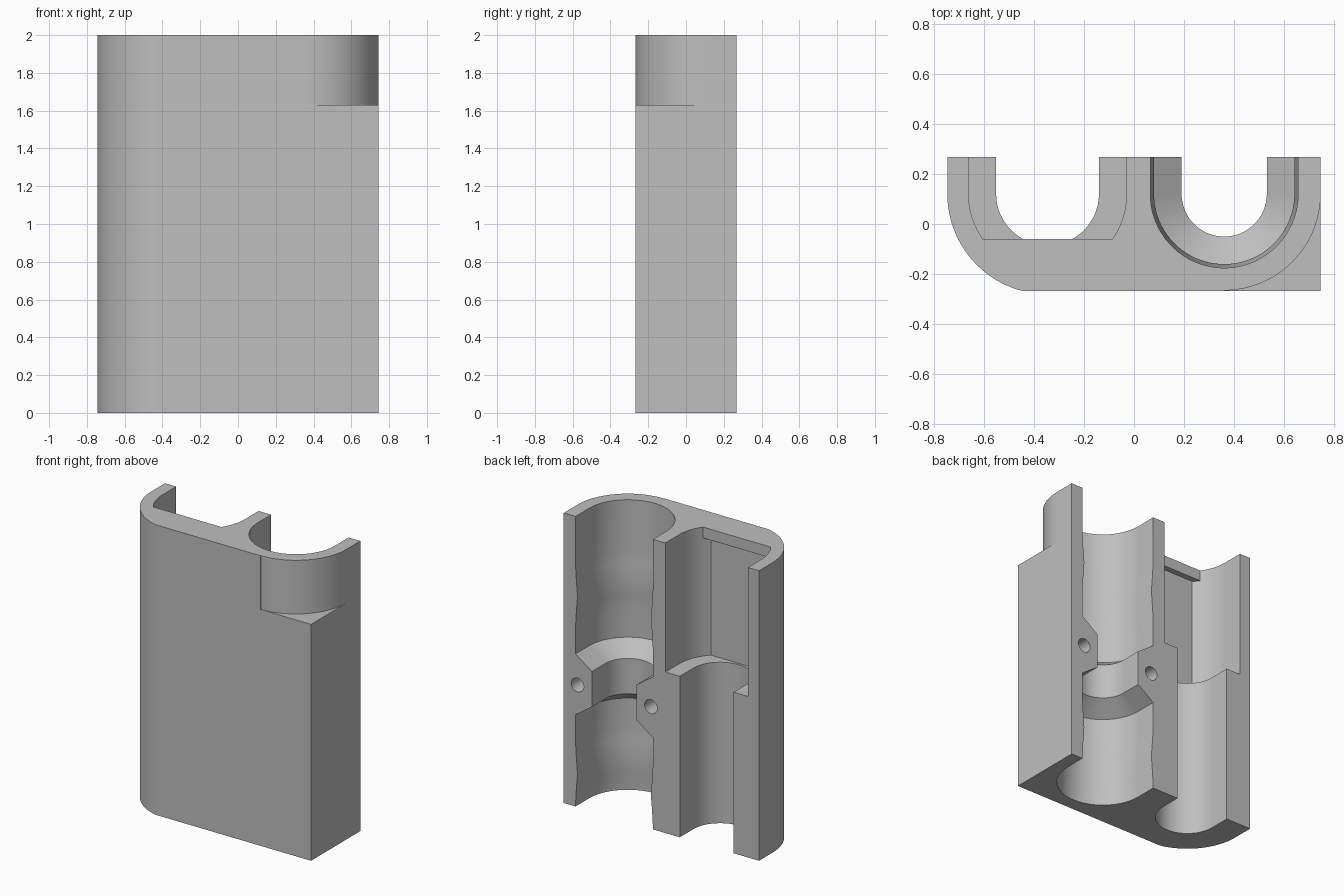
import bpy, bmesh, math

if "Cube" in bpy.data.objects:
    bpy.data.objects.remove(bpy.data.objects["Cube"], do_unlink=True)

HALF_W, HALF_D, HEIGHT = 0.745, 0.268, 2.0
AXIS_Y = 0.12            # centre height of every rounded section
BORE_X, BAY_X = 0.36, -0.345
STEPS = 32

grey = bpy.data.materials.new("plain grey")
grey.use_nodes = True
grey.diffuse_color = (0.52, 0.52, 0.52, 1)
grey.node_tree.nodes["Principled BSDF"].inputs["Base Color"].default_value = grey.diffuse_color


def loft(name, sections):
    """Solid skinned through (outline, z) sections with equal point counts."""
    bm = bmesh.new()
    rings = [[bm.verts.new((x, y, z)) for x, y in outline] for outline, z in sections]
    bm.faces.new(rings[0])
    bm.faces.new(rings[-1])
    for low, high in zip(rings, rings[1:]):
        for i in range(len(low)):
            j = (i + 1) % len(low)
            bm.faces.new((low[i], low[j], high[j], high[i]))
    bmesh.ops.recalc_face_normals(bm, faces=bm.faces)
    mesh = bpy.data.meshes.new(name)
    bm.to_mesh(mesh)
    bm.free()
    mesh.materials.append(grey)
    obj = bpy.data.objects.new(name, mesh)
    bpy.context.collection.objects.link(obj)
    return obj


def arc(cx, r, start, end):
    angles = [math.radians(start + (end - start) * i / STEPS) for i in range(STEPS + 1)]
    return [(cx + r * math.cos(a), AXIS_Y + r * math.sin(a)) for a in angles]


def channel(cx, r, sweep=90):
    """U-shaped outline open to the back; a sweep under 90 leaves a flat floor."""
    right = arc(cx, r, 0, -sweep)
    left = arc(cx, r, -180 + sweep, -180)
    if sweep == 90:
        left = left[1:]
    return [(cx + r, 0.5)] + right + left + [(cx - r, 0.5)]


def combine(target, tool, operation="DIFFERENCE"):
    mod = target.modifiers.new("combine", "BOOLEAN")
    mod.operation, mod.solver, mod.object = operation, "EXACT", tool
    bpy.context.view_layer.objects.active = target
    bpy.ops.object.modifier_apply(modifier=mod.name)
    bpy.data.objects.remove(tool, do_unlink=True)


# Housing block with one corner rounded over its full height
round_left = arc(BAY_X, HALF_W + BAY_X, -180, -90)
round_left = [(x, max(y, -HALF_D)) for x, y in round_left]
outline = [(-HALF_W, HALF_D)] + round_left + [(HALF_W, -HALF_D), (HALF_W, HALF_D)]
housing = loft("housing_half", [(outline, 0), (outline, HEIGHT)])

# Other corner is rounded only above the shoulder
corner = arc(BORE_X, HALF_W - BORE_X, -90, 0) + [(1, AXIS_Y), (1, -0.5), (BORE_X, -0.5)]
combine(housing, loft("corner_cut", [(corner, 1.63), (corner, 2.2)]))

# Stepped bore: two shallow bulges and a narrow chamfered collar, mirrored about mid height
MID = 0.842
half = [(0.122, 0.17), (0.21, 0.295), (0.4, 0.295), (0.5, 0.289), (0.61, 0.28),
        (0.72, 0.289), (0.82, 0.295), (1.4, 0.295)]
profile = [(-d, r) for d, r in reversed(half)] + half
combine(housing, loft("bore_cut", [(channel(BORE_X, r), MID + d) for d, r in profile]))

# Bay: narrow lower channel, wider flat-floored pocket above
low = channel(BAY_X, 0.205)
combine(housing, loft("lower_bay_cut", [(low, -0.2), (low, 1.3)]))
wide = channel(BAY_X, 0.315, math.degrees(math.asin(0.22 / 0.315)))
combine(housing, loft("pocket_cut", [(wide, 1.11), (wide, 2.2)]))

# Retaining lip across the top of the pocket
lip = [(BAY_X + sx * 0.2585, y) for sx, y in ((-1, -0.06), (-1, -0.15), (1, -0.15), (1, -0.06))]
combine(housing, loft("pocket_lip", [(lip, 1.925), (lip, HEIGHT)]), "UNION")

# Screw holes on both sides of the collar
for side in (-1, 1):
    bpy.ops.mesh.primitive_cylinder_add(vertices=32, radius=0.048, depth=0.4,
                                        location=(BORE_X + side * 0.28, HALF_D, MID),
                                        rotation=(math.pi / 2, 0, 0))
    hole = bpy.context.object
    hole.data.materials.append(grey)
    combine(housing, hole)

# Smooth curved walls, crisp edges
bpy.ops.object.select_all(action="DESELECT")
housing.select_set(True)
bpy.context.view_layer.objects.active = housing
bpy.ops.object.shade_smooth_by_angle(angle=math.radians(25))
weighted = housing.modifiers.new("even_normals", "WEIGHTED_NORMAL")
weighted.keep_sharp = True
